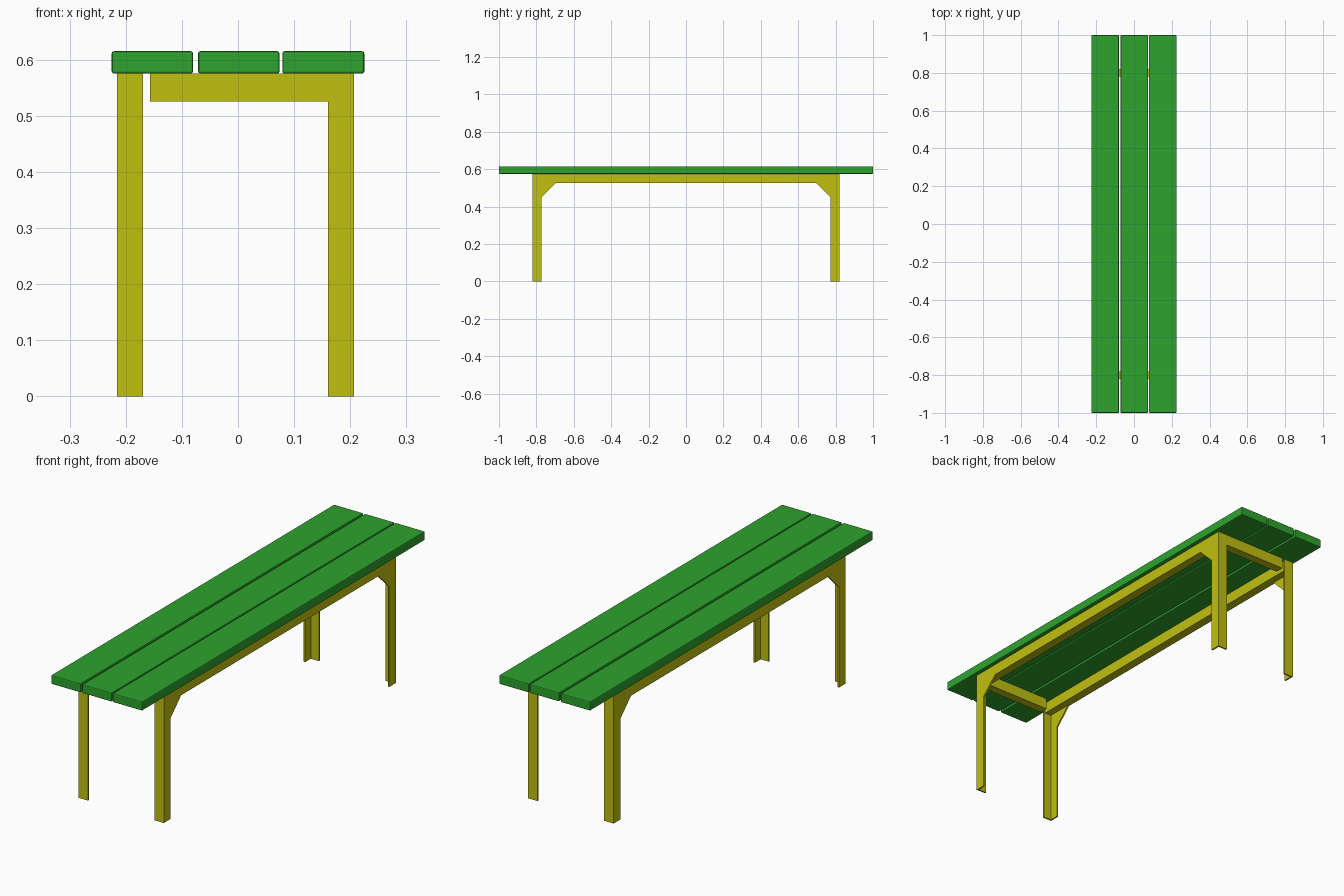
import bpy
import bmesh
from mathutils import Vector

cube = bpy.data.objects.get("Cube")
if cube:
    bpy.data.objects.remove(cube)


def material(name, colour):
    mat = bpy.data.materials.new(name)
    mat.use_nodes = True
    mat.diffuse_color = colour
    mat.node_tree.nodes["Principled BSDF"].inputs["Base Color"].default_value = colour
    return mat


GREEN = material("green paint", (0.027, 0.37, 0.027, 1))
YELLOW = material("yellow paint", (0.53, 0.53, 0.005, 1))


def prism(name, outline, extrude, mat):
    """Flat outline pushed along a vector."""
    bm = bmesh.new()
    face = bm.faces.new([bm.verts.new(p) for p in outline])
    new = bmesh.ops.extrude_face_region(bm, geom=[face])["geom"]
    verts = [v for v in new if isinstance(v, bmesh.types.BMVert)]
    bmesh.ops.translate(bm, verts=verts, vec=Vector(extrude))
    bmesh.ops.recalc_face_normals(bm, faces=bm.faces)
    mesh = bpy.data.meshes.new(name)
    bm.to_mesh(mesh)
    bm.free()
    mesh.materials.append(mat)
    obj = bpy.data.objects.new(name, mesh)
    bpy.context.collection.objects.link(obj)
    return obj


def box(name, x0, x1, y0, y1, z0, z1, mat):
    outline = [(x0, y0, z0), (x1, y0, z0), (x1, y1, z0), (x0, y1, z0)]
    return prism(name, outline, (0, 0, z1 - z0), mat)


SEAT, TOP, RAIL = 0.575, 0.615, 0.525   # plank underside, plank top, rail underside
END, WIDE, THIN = 0.82, 0.047, 0.007    # frame end, angle width, plate thickness
DEEP = 0.04                             # rail depth

# Seat planks with softened edges
for name, x0, x1 in (("right", -0.225, -0.08), ("middle", -0.071, 0.074), ("left", 0.079, 0.225)):
    plank = box(name + "_plank", x0, x1, -1, 1, SEAT, TOP, GREEN)
    bevel = plank.modifiers.new("soft edges", "BEVEL")
    bevel.width = 0.004
    bevel.segments = 2

for side, sx, edge in (("left", 1, 0.207), ("right", -1, -0.216)):
    inner = edge - sx * THIN
    # Long rail under the planks
    box(side + "_rail", edge, edge - sx * DEEP, -END + THIN, END - THIN, RAIL, SEAT, YELLOW)
    for end, sy in (("front", -1), ("back", 1)):
        # Angle-section leg, open towards the middle
        y, tip, corner = sy * END, edge - sx * WIDE, sy * (END - WIDE)
        web = sy * (END - THIN)
        section = [(edge, y, 0), (tip, y, 0), (tip, web, 0),
                   (inner, web, 0), (inner, corner, 0), (edge, corner, 0)]
        prism(f"{end}_{side}_leg", section, (0, 0, SEAT), YELLOW)
        # Triangular corner brace
        brace = [(edge, corner, RAIL), (edge, corner, 0.45), (edge, sy * 0.697, RAIL)]
        prism(f"{end}_{side}_brace", brace, (-sx * THIN, 0, 0), YELLOW)

# Cross bars, stopping short of the right legs
for end, sy in (("front", -1), ("back", 1)):
    box(end + "_cross_bar", -0.157, 0.2, sy * END, sy * (END - DEEP), RAIL, SEAT, YELLOW)
